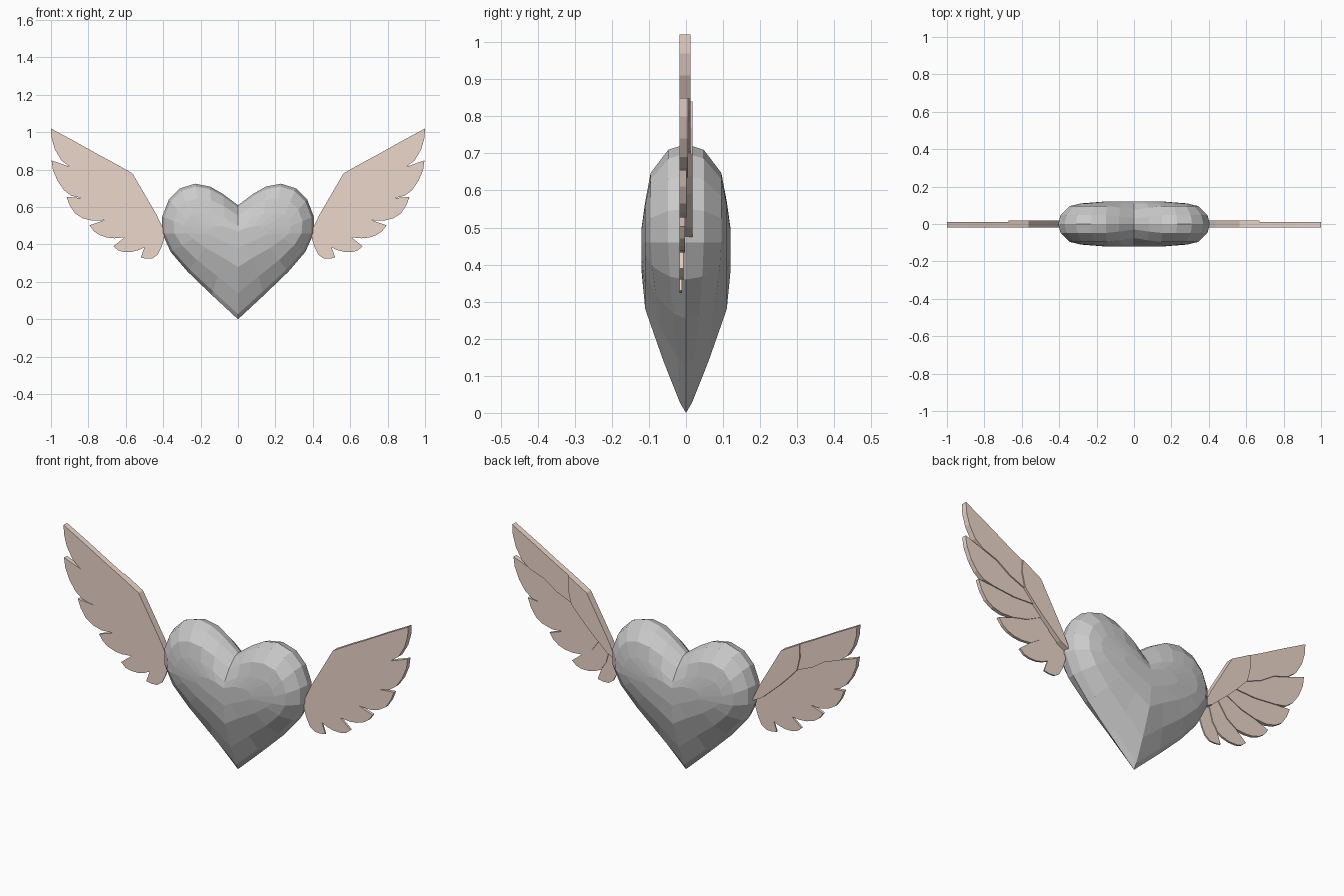
import bpy, bmesh, math

if "Cube" in bpy.data.objects:
    bpy.data.objects.remove(bpy.data.objects["Cube"])


def finish(bm, name, mat=None):
    bmesh.ops.recalc_face_normals(bm, faces=bm.faces[:])
    me = bpy.data.meshes.new(name)
    bm.to_mesh(me)
    bm.free()
    ob = bpy.data.objects.new(name, me)
    bpy.context.collection.objects.link(ob)
    if mat:
        me.materials.append(mat)
    return ob


# Heart: half outline (x, z), matching inner outline (x, z), roundness
HALF = [
    (0, .61, 0, .50, .5), (.08, .67, .07, .54, .8), (.15, .71, .14, .565, 1),
    (.23, .725, .20, .57, 1), (.31, .70, .25, .56, 1), (.37, .64, .275, .53, 1),
    (.405, .55, .285, .50, 1), (.405, .46, .275, .46, 1), (.36, .36, .24, .43, .9),
    (.27, .255, .17, .38, .65), (.14, .13, .08, .33, .35), (0, 0, 0, .28, .15),
]
LOOP = HALF + [(-a, b, -c, d, w) for a, b, c, d, w in HALF[-2:0:-1]]


def heart_ring(t, side):
    pts = []
    for px, pz, qx, qz, w in LOOP:
        depth = .11 * ((1 - w) * t + w * math.sqrt(1 - (1 - t) ** 2))
        pts.append((px + (qx - px) * t, side * depth, pz + (qz - pz) * t))
    return pts


def crown_ring(side):
    return [(qx * .55, side * .12, .45 + (qz - .45) * .4) for _, _, qx, qz, _ in LOOP]


bm = bmesh.new()
rings = [crown_ring(-1)]
rings += [heart_ring(t, -1) for t in (1, .5, .1)]
rings += [heart_ring(0, 1)]
rings += [heart_ring(t, 1) for t in (.1, .5, 1)]
rings += [crown_ring(1)]
vr = [[bm.verts.new(p) for p in r] for r in rings]
n = len(LOOP)
for a, b in zip(vr, vr[1:]):
    for i in range(n):
        j = (i + 1) % n
        bm.faces.new((a[i], a[j], b[j], b[i]))
bm.faces.new(vr[0])
bm.faces.new(vr[-1])
finish(bm, "heart")

# Wings: thin plates, flush at the front and stepped at the back
wing_mat = bpy.data.materials.new("wing_pink")
wing_mat.diffuse_color = (.84, .68, .60, 1)
wing_mat.use_nodes = True
wing_mat.node_tree.nodes["Principled BSDF"].inputs["Base Color"].default_value = wing_mat.diffuse_color

# Feather lower edges: tip, curved end, notch, then the seam in to the covert
EDGES = [
    [(1, 1.02), (.997, .97), (.98, .91), (.945, .85), (.90, .815), (.815, .785),
     (.74, .735), (.655, .70)],
    [(.997, .85), (.99, .80), (.965, .74), (.93, .69), (.89, .66), (.83, .647),
     (.71, .635), (.60, .64)],
    [(.917, .655), (.90, .61), (.87, .565), (.83, .54), (.78, .527), (.714, .53),
     (.63, .55), (.55, .59)],
    [(.794, .503), (.77, .47), (.74, .45), (.70, .437), (.66, .433), (.607, .438),
     (.55, .475), (.50, .545)],
    [(.666, .39), (.64, .368), (.61, .36), (.57, .36), (.53, .37), (.50, .385),
     (.47, .43), (.45, .50)],
    [(.52, .33), (.49, .324), (.457, .326), (.43, .345), (.41, .385), (.395, .43),
     (.393, .47)],
]
LEADING = [(.67, .84), (.74, .877), (.87, .95)]
COVERT = [(.393, .47), (.436, .56), (.564, .78), (.67, .84), (.672, .77)]
COVERT += [e[-1] for e in EDGES[:-1]]
BACKS = [.012, .006, .001, -.003, -.007, -.011]


def plate(bm, pts, y0, y1, s):
    lo = [bm.verts.new((s * x, y0, z)) for x, z in pts]
    hi = [bm.verts.new((s * x, y1, z)) for x, z in pts]
    caps = [bm.faces.new(lo), bm.faces.new(hi[::-1])]
    for i in range(len(pts)):
        j = (i + 1) % len(pts)
        bm.faces.new((lo[i], hi[i], hi[j], lo[j]))
    bmesh.ops.triangulate(bm, faces=caps)


for s, side in ((-1, "left"), (1, "right")):
    bm = bmesh.new()
    plate(bm, COVERT, -.018, .018, s)
    finish(bm, side + "_wing_covert", wing_mat)
    bm = bmesh.new()
    for i, edge in enumerate(EDGES):
        # upper side follows the seam of the feather above
        upper = EDGES[i - 1][:-4:-1] if i else [(.672, .77)] + LEADING
        plate(bm, upper + edge, -.018, BACKS[i], s)
    finish(bm, side + "_wing_feathers", wing_mat)
